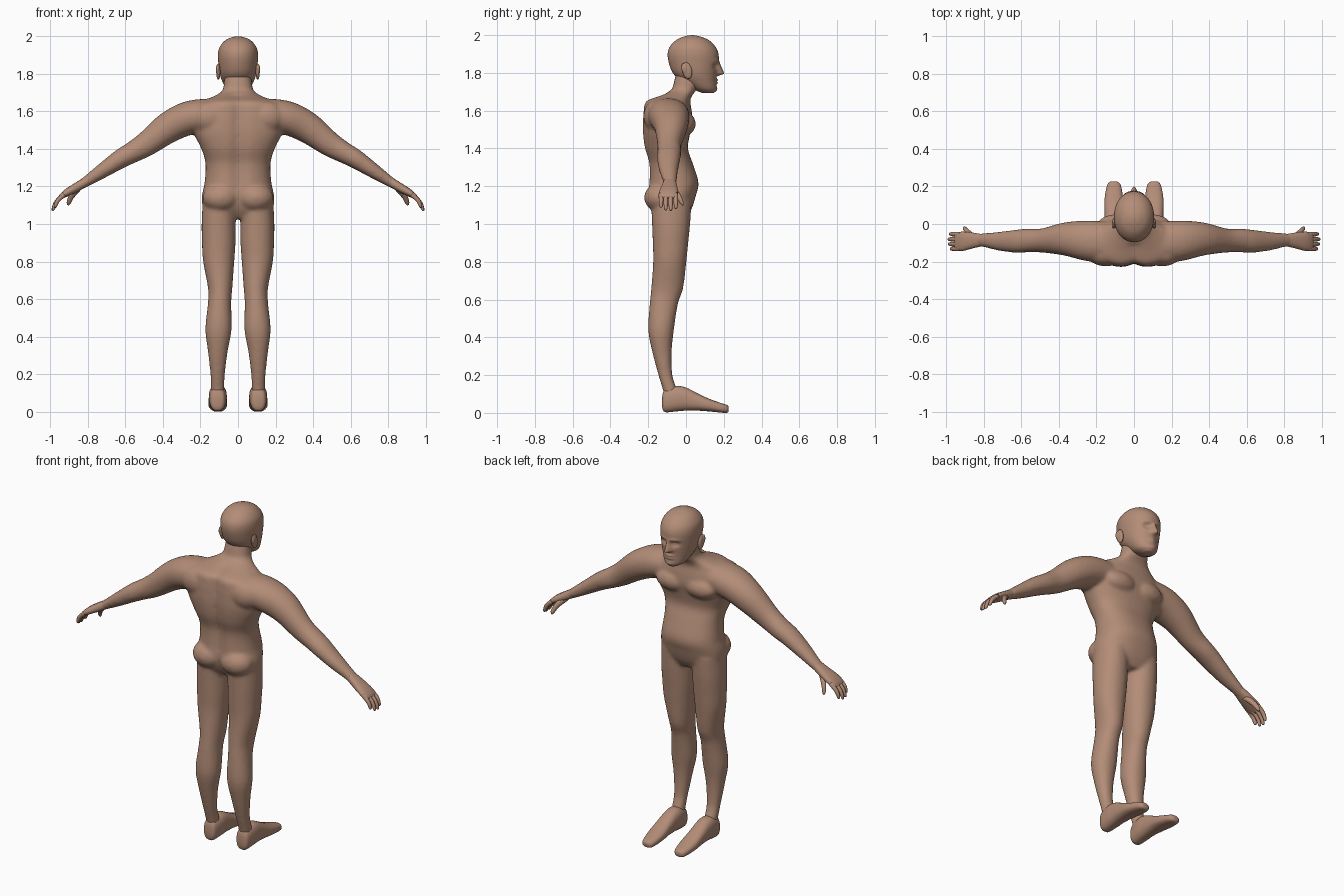
import bpy, bmesh, math
from mathutils import Vector, Matrix

skin = bpy.data.materials.new("tan skin")
skin.diffuse_color = (0.45, 0.265, 0.185, 1)


def smooth_rows(rows, sub):
    """Catmull-Rom interpolation of rows of numbers."""
    out = []
    for i in range(len(rows) - 1):
        p0, p1 = rows[max(i - 1, 0)], rows[i]
        p2, p3 = rows[i + 1], rows[min(i + 2, len(rows) - 1)]
        for k in range(sub):
            t = k / sub
            out.append([0.5 * (2 * b + (c - a) * t + (2 * a - 5 * b + 4 * c - d) * t * t
                               + (3 * b - a - 3 * c + d) * t ** 3)
                        for a, b, c, d in zip(p0, p1, p2, p3)])
    return out + [list(rows[-1])]


def loft(bm, rings, n=24, power=2.0, side=1, sculpt=None):
    """Skin rings of (centre, u axis, v axis) into a closed tube."""
    loops = []
    for c, u, v in rings:
        loop = []
        for i in range(n):
            a = 2 * math.pi * i / n
            ca, sa = math.cos(a), math.sin(a)
            p = (c + u * math.copysign(abs(ca) ** (2 / power), ca)
                 + v * math.copysign(abs(sa) ** (2 / power), sa))
            if sculpt:
                p = sculpt(p, c)
            loop.append(bm.verts.new((p.x * side, p.y, p.z)))
        loops.append(loop)
    for a, b in zip(loops, loops[1:]):
        for i in range(n):
            j = (i + 1) % n
            bm.faces.new((a[i], a[j], b[j], b[i]))
    bm.faces.new(loops[0])
    bm.faces.new(loops[-1])


def level_rings(rows, sub=4):
    """Rows of (z, x0, x1, y0, y1) to horizontal rings."""
    return [(Vector(((a + b) / 2, (c + d) / 2, z)), Vector(((b - a) / 2, 0, 0)),
             Vector((0, (d - c) / 2, 0))) for z, a, b, c, d in smooth_rows(rows, sub)]


def arm_rings(rows, sub=4):
    """Rows of (x, y, z, ry, rz, tilt) to rings across a drooping arm."""
    return [(Vector((x, y, z)), Vector((0, ry, 0)),
             Vector((math.sin(math.radians(t)), 0, math.cos(math.radians(t)))) * rz)
            for x, y, z, ry, rz, t in smooth_rows(rows, sub)]


def ball(bm, centre, radii, tilt=0):
    m = (Matrix.Translation(centre) @ Matrix.Rotation(math.radians(tilt), 4, 'X')
         @ Matrix.Diagonal((*radii, 1)))
    bmesh.ops.create_uvsphere(bm, u_segments=20, v_segments=12, radius=1, matrix=m)


def finish(bm, name, mirror=False):
    bmesh.ops.recalc_face_normals(bm, faces=bm.faces[:])
    for f in bm.faces:
        f.smooth = True
    me = bpy.data.meshes.new(name)
    bm.to_mesh(me)
    bm.free()
    me.materials.append(skin)
    ob = bpy.data.objects.new(name, me)
    bpy.context.collection.objects.link(ob)
    if mirror:
        ob.modifiers.new("mirror", 'MIRROR')
    return ob


def bump(d, w):
    return math.exp(-(d / w) ** 2)


# Body: torso, neck, arms and legs fused into one skin
def spine(p, c):
    if p.y < c.y and p.z < 1.69:
        p.y += 0.022 * bump(p.x, 0.035)
    return p


torso = [(1.03, .14, -.15, 0), (1.08, .185, -.185, .03), (1.15, .192, -.205, .052),
         (1.22, .178, -.2, .066), (1.32, .173, -.2, .036), (1.40, .195, -.222, .01),
         (1.48, .235, -.232, .022), (1.54, .25, -.232, .035), (1.60, .245, -.228, .03),
         (1.65, .2, -.215, .022), (1.68, .13, -.14, .032), (1.71, .084, -.078, .055),
         (1.76, .074, -.062, .08), (1.81, .07, -.05, .09)]
leg = [(1.12, .012, .188, -.185, .03), (1.0, .012, .194, -.18, .022),
       (.9, .013, .192, -.176, .012), (.8, .02, .186, -.174, .002),
       (.66, .03, .16, -.184, -.015), (.58, .036, .16, -.192, -.042),
       (.44, .034, .174, -.2, -.064), (.32, .055, .16, -.178, -.076),
       (.2, .07, .147, -.146, -.072), (.13, .072, .145, -.125, -.05),
       (.07, .075, .14, -.11, -.04)]
arm = [(.10, -.1, 1.585, .11, .085, 0), (.25, -.09, 1.568, .108, .09, 12),
       (.37, -.08, 1.515, .088, .083, 28), (.49, -.088, 1.425, .064, .066, 33),
       (.57, -.088, 1.378, .063, .056, 30), (.63, -.092, 1.345, .061, .051, 28),
       (.72, -.092, 1.285, .05, .04, 31), (.80, -.086, 1.232, .037, .029, 31),
       (.85, -.086, 1.2, .035, .022, 30)]
bm = bmesh.new()
loft(bm, level_rings([(z, -w, w, a, b) for z, w, a, b in torso]), 48, 2.3, 1, spine)
for s in (1, -1):
    loft(bm, level_rings(leg), 28, 2.1, s)
    loft(bm, arm_rings(arm), 28, 2.1, s)
    ball(bm, (.095 * s, -.005, 1.53), (.1, .057, .06))      # chest muscle
    ball(bm, (.092 * s, -.135, 1.14), (.098, .087, .078))   # buttock
    ball(bm, (.15 * s, -.16, 1.57), (.1, .066, .085))       # shoulder blade
body = finish(bm, "body")
remesh = body.modifiers.new("fuse", 'REMESH')
remesh.mode = 'VOXEL'
remesh.voxel_size = 0.01
remesh.use_smooth_shade = True
soften = body.modifiers.new("soften", 'SMOOTH')
soften.factor = 0.5
soften.iterations = 6


# Head, with the face shaped into its front
def face(p, c):
    if p.y > c.y + 0.03:
        x, z = abs(p.x), p.z
        p.y -= 0.02 * bump(x - .036, .02) * bump(z - 1.838, .015)      # eye socket
        p.y += 0.008 * bump(x - .036, .011) * bump(z - 1.836, .007)    # eyeball
        p.y += 0.006 * bump(x - .035, .03) * bump(z - 1.862, .01)      # brow
        length = max(0, min(1, (1.865 - z) / .065)) * max(0, min(1, (z - 1.782) / .012))
        p.y += 0.036 * length * bump(x, .008 + .009 * length)          # nose
        p.y += 0.009 * bump(x, .025) * (bump(z - 1.763, .006) + bump(z - 1.747, .006))
        p.y += 0.006 * bump(x, .025) * bump(z - 1.713, .013)           # chin
    return p


head = [(1.694, .03, .085, .148), (1.715, .06, .035, .16), (1.76, .084, -.03, .161),
        (1.80, .097, -.07, .165), (1.85, .104, -.09, .172), (1.90, .107, -.097, .172),
        (1.94, .099, -.085, .155), (1.975, .072, -.05, .118), (1.994, .036, -.005, .07),
        (2.0, .004, .028, .036)]
bm = bmesh.new()
loft(bm, level_rings([(z, -w, w, a, b) for z, w, a, b in head], 8), 72, 2.05, 1, face)
finish(bm, "head")

# Ears
bm = bmesh.new()
ball(bm, (.105, .006, 1.812), (.011, .026, .044), 12)
ball(bm, (.108, -.006, 1.822), (.01, .018, .03), 12)
finish(bm, "ears", True)

# Feet: rows of (y, x0, x1, z0, z1) from heel to toe
foot = [(-.126, .085, .13, .03, .085), (-.112, .07, .147, .004, .125),
        (-.05, .06, .155, .008, .142), (.0, .06, .155, .012, .134),
        (.06, .06, .157, .012, .104), (.12, .058, .158, .008, .076),
        (.18, .064, .15, .002, .054), (.214, .074, .14, 0, .043), (.226, .09, .125, .008, .033)]
bm = bmesh.new()
loft(bm, [(Vector(((a + b) / 2, y, (c + d) / 2)), Vector(((b - a) / 2, 0, 0)),
           Vector((0, 0, (d - c) / 2))) for y, a, b, c, d in smooth_rows(foot, 4)], 28, 2.5)
finish(bm, "feet", True)

# Hands: palm, four fingers and a thumb
bm = bmesh.new()
loft(bm, arm_rings([(.81, -.086, 1.226, .032, .024, 30), (.86, -.088, 1.196, .042, .024, 28),
                    (.91, -.092, 1.168, .051, .02, 32), (.94, -.094, 1.148, .05, .014, 38),
                    (.952, -.094, 1.138, .044, .008, 40)]), 20, 2.4)
for y, reach in ((-.054, .88), (-.081, 1), (-.107, .97), (-.132, .8)):
    loft(bm, arm_rings([(.925, y, 1.158, .0125, .013, 38),
                        (.925 + .043 * reach, y, 1.158 - .04 * reach, .012, .012, 50),
                        (.925 + .06 * reach, y, 1.158 - .078 * reach, .009, .009, 65),
                        (.925 + .063 * reach, y, 1.158 - .088 * reach, .004, .004, 70)], 3), 10)
loft(bm, arm_rings([(.85, -.075, 1.19, .02, .018, 35), (.885, -.044, 1.152, .016, .016, 45),
                    (.902, -.024, 1.115, .011, .012, 55),
                    (.906, -.018, 1.1, .004, .005, 60)], 4), 12)
finish(bm, "hands", True)
